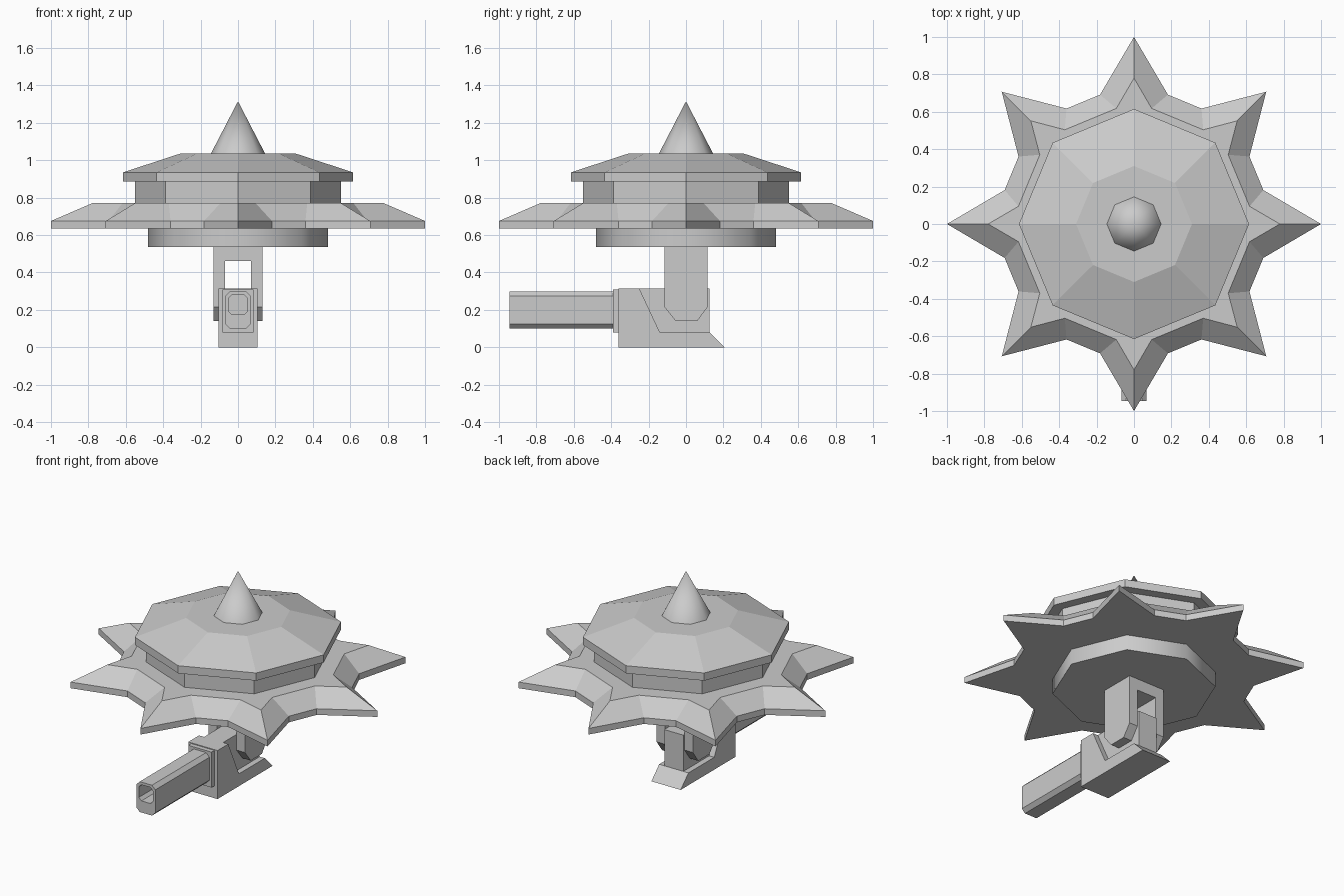
import bpy, bmesh
from math import cos, sin, radians

if "Cube" in bpy.data.objects:
    bpy.data.objects.remove(bpy.data.objects["Cube"])


def loft(name, rings, smooth=False):
    """Skin a stack of equal-length point rings and cap both ends."""
    bm = bmesh.new()
    vs = [[bm.verts.new(p) for p in r] for r in rings]
    n = len(vs[0])
    for a, b in zip(vs, vs[1:]):
        for i in range(n):
            j = (i + 1) % n
            bm.faces.new((a[i], a[j], b[j], b[i]))
    bm.faces.new(vs[0][::-1])
    bm.faces.new(vs[-1])
    bmesh.ops.remove_doubles(bm, verts=bm.verts, dist=1e-5)
    bmesh.ops.recalc_face_normals(bm, faces=bm.faces)
    me = bpy.data.meshes.new(name)
    bm.to_mesh(me)
    bm.free()
    ob = bpy.data.objects.new(name, me)
    bpy.context.collection.objects.link(ob)
    if smooth:
        bpy.ops.object.select_all(action='DESELECT')
        ob.select_set(True)
        bpy.context.view_layer.objects.active = ob
        bpy.ops.object.shade_smooth_by_angle(angle=radians(60))
    return ob


def polar(r, deg, z):
    return (r * cos(radians(deg)), r * sin(radians(deg)), z)


def octagon(r, z):
    return [polar(r, k * 45, z) for k in range(8)]


def star(tip, shoulder, spread, z):
    return [polar(r, k * 45 + d, z) for k in range(8)
            for d, r in ((-spread, shoulder), (0, tip), (spread, shoulder))]


def side_extrude(name, profile, x0, x1):
    """Extrude a (y, z) profile along x."""
    return loft(name, [[(x, y, z) for y, z in profile] for x in (x0, x1)])


def chamfer_rect(hx, z0, z1, c, y):
    return [(x, y, z) for x, z in (
        (-hx + c, z0), (hx - c, z0), (hx, z0 + c), (hx, z1 - c),
        (hx - c, z1), (-hx + c, z1), (-hx, z1 - c), (-hx, z0 + c))]


# Stacked turret body
loft("base_disc", [octagon(0.48, 0.535), octagon(0.48, 0.635)], smooth=True)
loft("star_plate", [star(1.0, 0.715, 14.7, 0.635), star(1.0, 0.715, 14.7, 0.675),
                    star(0.78, 0.625, 8.7, 0.77)])
loft("neck", [octagon(0.55, 0.77), octagon(0.55, 0.885)])
loft("roof", [octagon(0.615, 0.885), octagon(0.615, 0.935), octagon(0.31, 1.035)])

# Spike on top
bpy.ops.mesh.primitive_cone_add(vertices=8, radius1=0.145, depth=0.28,
                                location=(0, 0, 1.175), rotation=(0, 0, 0))
bpy.context.object.name = "top_spike"
bpy.ops.object.shade_smooth_by_angle(angle=radians(60))

# Hanging fork: bridge and two chamfered arms
bridge = [(-0.115, 0.46), (0.115, 0.46), (0.115, 0.535), (-0.115, 0.535)]
side_extrude("fork_bridge", bridge, -0.07, 0.07)
arm = [(-0.055, 0.14), (0.06, 0.14), (0.115, 0.215), (0.115, 0.535),
       (-0.115, 0.535), (-0.115, 0.215)]
for side, s in (("left", -1), ("right", 1)):
    side_extrude("fork_arm_" + side, arm, s * 0.07, s * 0.13)

# Gun housing: wide shell with a cut-back side, narrow core between the arms
shell = [(-0.36, 0), (0.205, 0), (0.125, 0.08), (-0.14, 0.08),
         (-0.25, 0.315), (-0.36, 0.315)]
side_extrude("gun_housing", shell, -0.105, 0.105)
core = [(-0.14, 0.08), (0.125, 0.08), (0.125, 0.315), (-0.25, 0.315)]
side_extrude("gun_core", core, -0.068, 0.068)
collar = [(-0.39, 0.08), (-0.36, 0.08), (-0.36, 0.31), (-0.39, 0.31)]
side_extrude("barrel_collar", collar, -0.083, 0.083)

# Barrel with a hollow bore: outer skin, muzzle rim, bore, bore end
loft("barrel", [chamfer_rect(0.068, 0.10, 0.297, 0.024, -0.38),
                chamfer_rect(0.068, 0.10, 0.297, 0.024, -0.945),
                chamfer_rect(0.05, 0.175, 0.28, 0.018, -0.945),
                chamfer_rect(0.05, 0.175, 0.28, 0.018, -0.5)])
